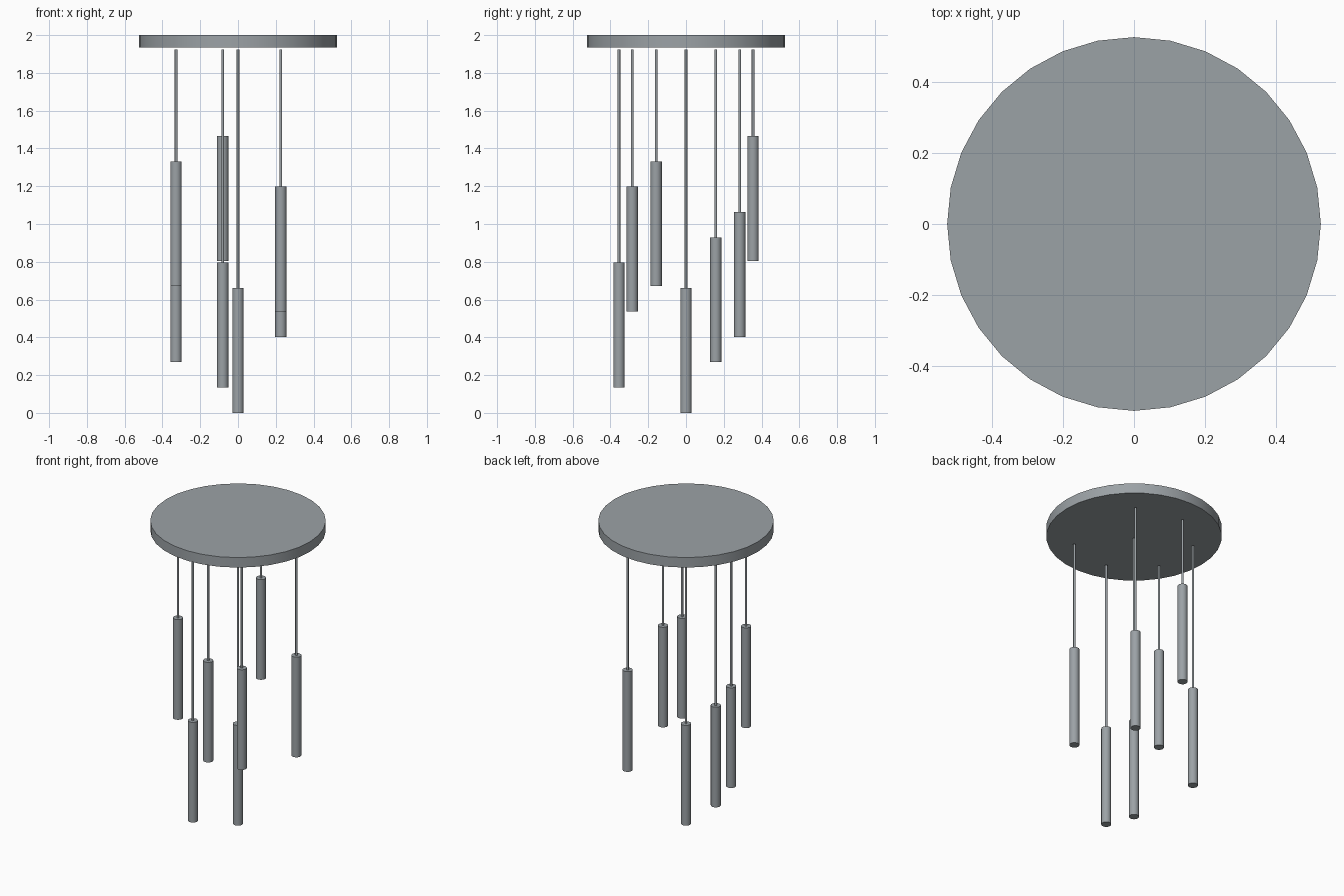
import bpy
from math import cos, sin, tau

cube = bpy.data.objects.get("Cube")
if cube:
    bpy.data.objects.remove(cube, do_unlink=True)

metal = bpy.data.materials.new("grey metal")
metal.use_nodes = True
colour = (0.33, 0.36, 0.38, 1)
metal.diffuse_color = colour
metal.node_tree.nodes["Principled BSDF"].inputs["Base Color"].default_value = colour


def cylinder(name, x, y, bottom, top, radius, sides):
    bpy.ops.mesh.primitive_cylinder_add(
        vertices=sides, radius=radius, depth=top - bottom,
        location=(x, y, (top + bottom) / 2))
    obj = bpy.context.object
    obj.name = name
    obj.data.materials.append(metal)
    bpy.ops.object.shade_smooth_by_angle()
    return obj


# Round ceiling plate
cylinder("ceiling_plate", 0, 0, 1.934, 2.0, 0.525, 32)

# Hanging tubes: one in the centre, six on a ring of seven places (one left free)
LENGTH, STEP, RING = 0.661, 0.1342, 0.364
drops = [3, 6, 2, 5, 1, 4]
places = [(0, 0, 0)]
for i, level in enumerate(drops, start=1):
    angle = tau * i / 7
    places.append((RING * cos(angle), RING * sin(angle), level))

for i, (x, y, level) in enumerate(places):
    bottom = level * STEP
    cylinder(f"pendant_tube_{i}", x, y, bottom, bottom + LENGTH, 0.03, 32)
    cylinder(f"pendant_cord_{i}", x, y, bottom + LENGTH - 0.005, 1.923, 0.007, 16)
